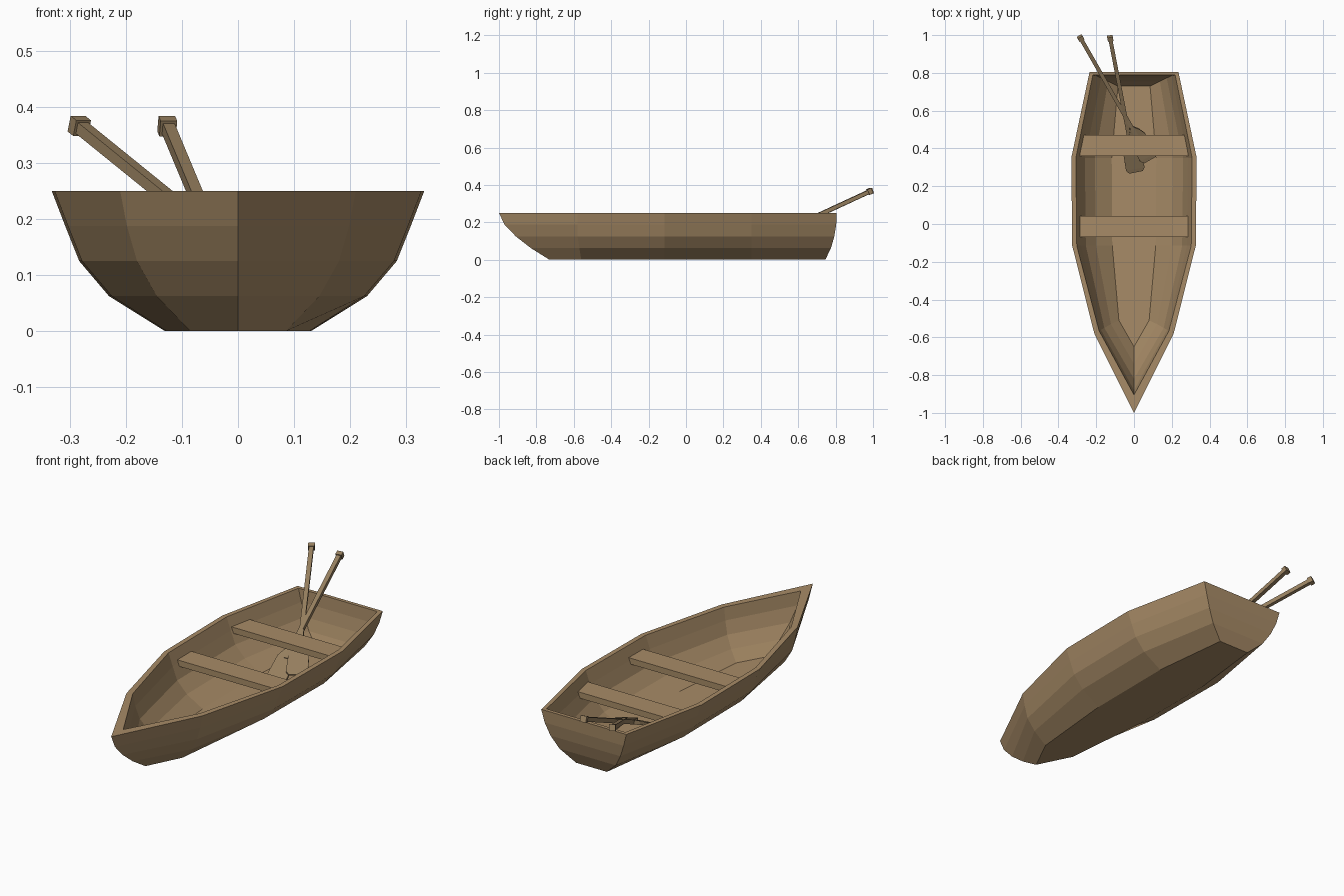
import bpy, bmesh
from mathutils import Vector, Matrix

if "Cube" in bpy.data.objects:
    bpy.data.objects.remove(bpy.data.objects["Cube"])


def material(name, rgb):
    m = bpy.data.materials.new(name)
    m.diffuse_color = (*rgb, 1)
    m.use_nodes = True
    m.node_tree.nodes["Principled BSDF"].inputs["Base Color"].default_value = m.diffuse_color
    return m


wood = material("wood", (0.39, 0.26, 0.135))
oar_wood = material("oar_wood", (0.31, 0.215, 0.115))


def finish(name, bm, mat):
    bmesh.ops.recalc_face_normals(bm, faces=bm.faces)
    me = bpy.data.meshes.new(name)
    bm.to_mesh(me)
    bm.free()
    me.materials.append(mat)
    ob = bpy.data.objects.new(name, me)
    bpy.context.collection.objects.link(ob)
    return ob


def loft(bm, rings):
    """Bridge closed point rings and cap both ends."""
    vs = [[bm.verts.new(p) for p in r] for r in rings]
    n = len(vs[0])
    for a, b in zip(vs, vs[1:]):
        for i in range(n):
            j = (i + 1) % n
            bm.faces.new((a[i], a[j], b[j], b[i]))
    bm.faces.new(vs[0])
    bm.faces.new(vs[-1])


def waterline(z, bow, stern, y1, widths):
    """Plan outline of the hull at one height: bow point, then mirrored stations."""
    side = list(zip(widths, (y1, -0.115, 0.35, stern)))
    pts = [(0, bow, z)] + [(x, y, z) for x, y in side]
    return pts + [(-x, y, z) for x, y in reversed(side)]


# Hull: outer skin from keel up, over the rim, inner skin down to the floor
outer = [
    (0.0, -0.73, 0.745, -0.56, (0.085, 0.127, 0.13, 0.085)),
    (0.0625, -0.83, 0.775, -0.57, (0.145, 0.225, 0.23, 0.155)),
    (0.125, -0.91, 0.793, -0.58, (0.18, 0.278, 0.283, 0.193)),
    (0.1875, -0.97, 0.803, -0.58, (0.198, 0.303, 0.308, 0.218)),
    (0.25, -1.0, 0.806, -0.58, (0.21, 0.327, 0.332, 0.235)),
]
inner = [
    (0.25, -0.905, 0.788, -0.565, (0.185, 0.303, 0.308, 0.218)),
    (0.1875, -0.88, 0.785, -0.56, (0.175, 0.28, 0.285, 0.2)),
    (0.125, -0.82, 0.773, -0.55, (0.157, 0.255, 0.26, 0.173)),
    (0.07, -0.74, 0.755, -0.53, (0.122, 0.202, 0.207, 0.137)),
    (0.02, -0.65, 0.73, -0.51, (0.08, 0.115, 0.118, 0.085)),
]
bm = bmesh.new()
loft(bm, [waterline(*r) for r in outer + inner])
finish("hull", bm, wood)


# Seats: planks whose ends follow the hull sides
def seat(name, y0, y1, w0, w1, z0=0.172, z1=0.202):
    b = bmesh.new()
    loft(b, [[(-w0, y0, z), (w0, y0, z), (w1, y1, z), (-w1, y1, z)] for z in (z0, z1)])
    finish(name, b, wood)


seat("middle_seat", -0.07, 0.042, 0.287, 0.287)
seat("rear_seat", 0.36, 0.472, 0.29, 0.268)


# Oars: square shaft, square grip and tapered blade, lying from floor over the stern
def oar(name, tip, grip):
    tip, grip = Vector(tip), Vector(grip)
    axis = grip - tip
    length = axis.length
    b = bmesh.new()

    def section(w, t, y):
        return [(-w, y, -t), (w, y, -t), (w, y, t), (-w, y, t)]

    loft(b, [section(0.0105, 0.0105, y) for y in (0.14, length - 0.01)])
    loft(b, [section(0.015, 0.015, y) for y in (length - 0.022, length)])
    loft(b, [section(w, t, y) for w, t, y in (
        (0.036, 0.004, 0), (0.05, 0.005, 0.02), (0.046, 0.007, 0.15),
        (0.03, 0.009, 0.185), (0.011, 0.0105, 0.21))])
    d = axis.normalized()
    side = d.cross(Vector((0, 0, 1))).normalized()
    rot = Matrix((side, d, side.cross(d))).transposed()
    ob = finish(name, b, oar_wood)
    ob.matrix_world = Matrix.Translation(tip) @ rot.to_4x4()


oar("oar_left", (0.085, 0.34, 0.068), (-0.288, 0.993, 0.37))
oar("oar_right", (0.01, 0.275, 0.04), (-0.128, 0.993, 0.37))
